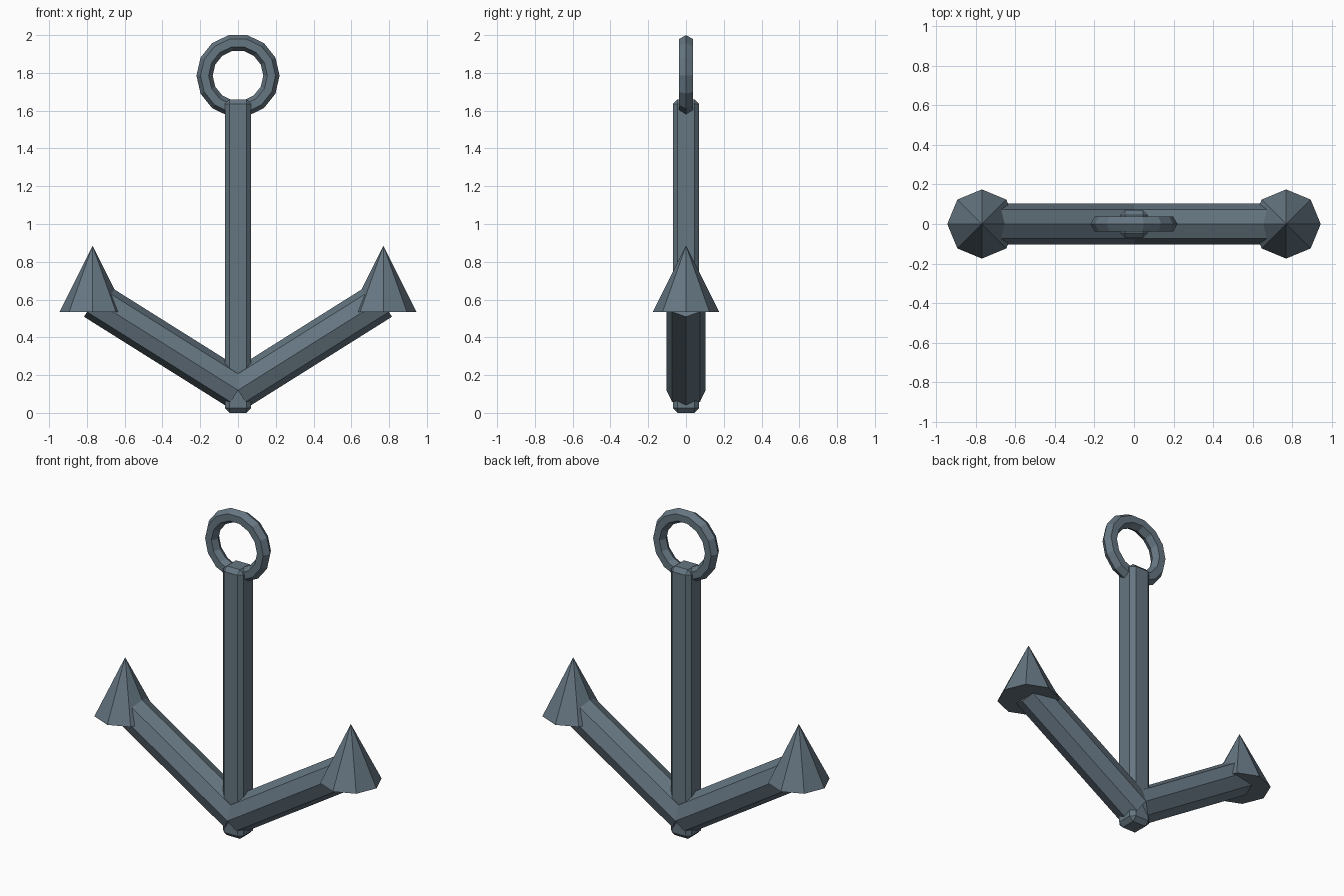
import bpy, bmesh
from math import sin, cos, pi
from mathutils import Vector, Matrix

if "Cube" in bpy.data.objects:
    bpy.data.objects.remove(bpy.data.objects["Cube"])


def add_object(name, bm):
    bmesh.ops.recalc_face_normals(bm, faces=bm.faces)
    mesh = bpy.data.meshes.new(name)
    bm.to_mesh(mesh)
    bm.free()
    obj = bpy.data.objects.new(name, mesh)
    bpy.context.collection.objects.link(obj)
    mat = bpy.data.materials.get("iron") or bpy.data.materials.new("iron")
    mat.diffuse_color = (0.13, 0.18, 0.22, 1)
    mat.use_nodes = True
    mat.node_tree.nodes["Principled BSDF"].inputs["Base Color"].default_value = mat.diffuse_color
    mesh.materials.append(mat)
    return obj


def octagon_cone(name, start, end, r1, r2):
    # eight-sided cone or cylinder with its first corner in the XZ plane
    bm = bmesh.new()
    axis = Vector(end) - Vector(start)
    v = Vector((axis.z, 0, -axis.x)).normalized()
    rings = []
    for centre, r in ((start, r1), (end, r2)):
        n = 8 if r else 1
        rings.append([bm.verts.new(Vector(centre) + r * (v * cos(i * pi / 4) + Vector((0, sin(i * pi / 4), 0))))
                      for i in range(n)])
    a, b = rings
    for i in range(8):
        j = (i + 1) % 8
        bm.faces.new((a[i], a[j], b[j], b[i]) if len(b) == 8 else (a[i], a[j], b[0]))
    for ring in rings:
        if len(ring) == 8:
            bm.faces.new(ring)
    return add_object(name, bm)


# shank: square bar with chamfered edges
bm = bmesh.new()
bmesh.ops.create_cube(bm, size=1, matrix=Matrix.Translation((0, 0, 0.83)) @ Matrix.Diagonal((0.14, 0.14, 1.66, 1)))
bmesh.ops.bevel(bm, geom=bm.edges[:], offset=0.025, segments=1, affect='EDGES')
add_object("shank", bm)

# arms and pointed flukes on both sides
for side, label in ((-1, "left"), (1, "right")):
    octagon_cone(label + "_arm", (0, 0, 0.12), (side * 0.76, 0, 0.597), 0.104, 0.104)
    octagon_cone(label + "_fluke", (side * 0.77, 0, 0.535), (side * 0.77, 0, 0.885), 0.175, 0)

# ring at the top: hexagonal section swept around fourteen steps
bm = bmesh.new()
loops = []
for i in range(14):
    a = 2 * pi * i / 14
    loop = []
    for k in range(6):
        b = pi * k / 3
        r = 0.177 + 0.043 * cos(b)
        loop.append(bm.verts.new((r * cos(a), 0.043 * sin(b), 1.7855 + r * sin(a))))
    loops.append(loop)
for i in range(14):
    p, q = loops[i], loops[(i + 1) % 14]
    for k in range(6):
        m = (k + 1) % 6
        bm.faces.new((p[k], p[m], q[m], q[k]))
add_object("ring", bm)
